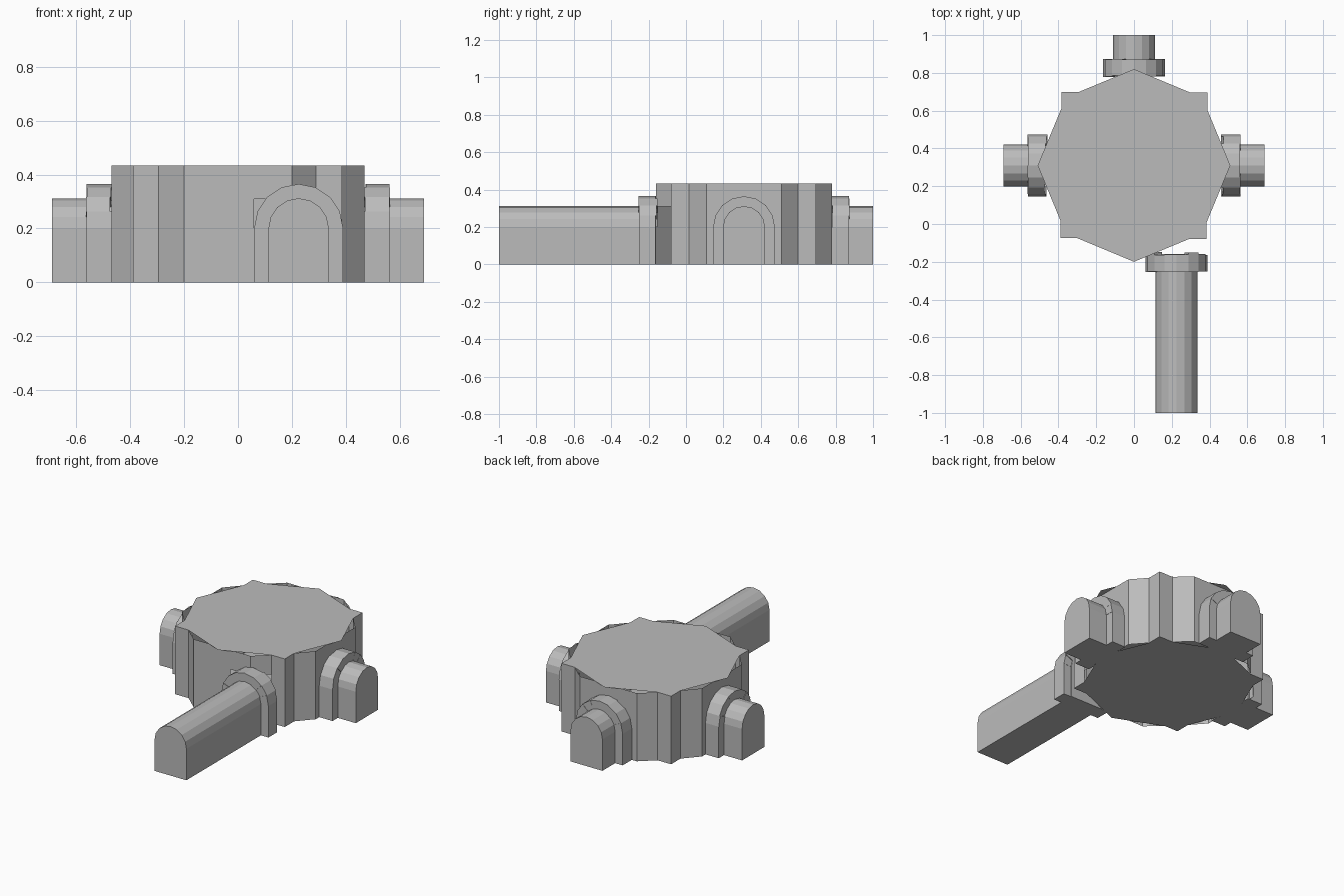
import bpy, bmesh, math, random
from mathutils import Matrix, Vector

random.seed(4)
cube = bpy.data.objects.get("Cube")
if cube:
    bpy.data.objects.remove(cube, do_unlink=True)

stone = bpy.data.materials.new("grey_stone")
stone.use_nodes = True
GREY = (0.5, 0.5, 0.5, 1)
stone.diffuse_color = GREY
stone.node_tree.nodes["Principled BSDF"].inputs["Base Color"].default_value = GREY

CENTRE = Vector((0, 0.31, 0))
HEIGHT = 0.433
DOOR_TOP = 0.31
SPRING = 0.2


def finish(name, bm, matrix=Matrix(), fix_normals=True):
    if fix_normals:
        bmesh.ops.recalc_face_normals(bm, faces=bm.faces)
    mesh = bpy.data.meshes.new(name)
    bm.transform(matrix)
    bm.to_mesh(mesh)
    bm.free()
    mesh.materials.append(stone)
    obj = bpy.data.objects.new(name, mesh)
    bpy.context.collection.objects.link(obj)
    return obj


def fourfold(points):
    """Repeat a quarter outline counter-clockwise around the room centre."""
    return [Matrix.Rotation(q * math.pi / 2, 3, 'Z') @ Vector((x, y, 0)) + CENTRE
            for q in range(4) for x, y in points]


def slab(name, outline, z, upward):
    bm = bmesh.new()
    loop = outline if upward else outline[::-1]
    bm.faces.new([bm.verts.new((p.x, p.y, z)) for p in loop])
    return finish(name, bm, fix_normals=False)


def extrude_profile(bm, profile, y0, y1):
    """Solid with an (x, z) profile swept from y0 to y1."""
    front = [bm.verts.new((x, y0, z)) for x, z in profile]
    back = [bm.verts.new((x, y1, z)) for x, z in profile]
    bm.faces.new(front)
    bm.faces.new(back[::-1])
    n = len(profile)
    for i in range(n):
        j = (i + 1) % n
        bm.faces.new((front[i], back[i], back[j], front[j]))


def arch(radius, segments=8):
    curve = [(radius * math.cos(a), SPRING + radius * math.sin(a))
             for a in (math.pi * i / segments for i in range(segments + 1))]
    return [(radius, 0)] + curve + [(-radius, 0)]


# Star-shaped ceiling and floor
star = fourfold([(0.51, 0), (0.39, 0.29), (0.39, 0.385), (0.3, 0.385)])
slab("ceiling", star, HEIGHT, True)
slab("floor", star, 0, False)

# Thin faceted walls, with an opening behind the long passage
ring = fourfold([(0.47, -0.2), (0.47, 0.2), (0.39, 0.29),
                 (0.39, 0.385), (0.295, 0.385)])
bm = bmesh.new()


def wall(a, b, bottom):
    bm.faces.new([bm.verts.new((p.x, p.y, z)) for p, z in
                  ((a, bottom), (b, bottom), (b, HEIGHT), (a, HEIGHT))])


for i, a in enumerate(ring):
    b = ring[(i + 1) % len(ring)]
    in_front = a.y < -0.1 and abs(a.y - b.y) < 0.01
    diagonal = a.x > 0.15 and b.x > 0.25 and a.y < -0.1
    if in_front:
        jamb = Vector((0.06, a.y, 0))
        wall(a, jamb, 0)
        wall(jamb, b, DOOR_TOP)
    else:
        wall(a, b, DOOR_TOP if diagonal else 0)
finish("walls", bm, fix_normals=False)


def passage(name, matrix, length):
    """Arched passage running toward -y, with a collar of stones at y = 0."""
    bm = bmesh.new()
    extrude_profile(bm, arch(0.112), -length, 0)
    finish(name + "_passage", bm, matrix)

    bm = bmesh.new()
    inner, outer = arch(0.108), arch(0.165)
    for i in range(len(inner) - 1):
        start, end = (inner[i], outer[i]), (inner[i + 1], outer[i + 1])
        block = [start[0], start[1], end[1], end[0]]
        extrude_profile(bm, block, -0.09 - random.uniform(0, 0.004),
                        random.uniform(-0.006, 0.012))
    finish(name + "_arch_stones", bm, matrix)


def placed(x, y, degrees):
    return Matrix.Translation((x, y, 0)) @ Matrix.Rotation(math.radians(degrees), 4, 'Z')


passage("front", placed(0.225, -0.16, 0), 0.84)
passage("left", placed(0.47, 0.31, 90), 0.22)
passage("back", placed(0, 0.78, 180), 0.22)
passage("right", placed(-0.47, 0.31, -90), 0.22)
